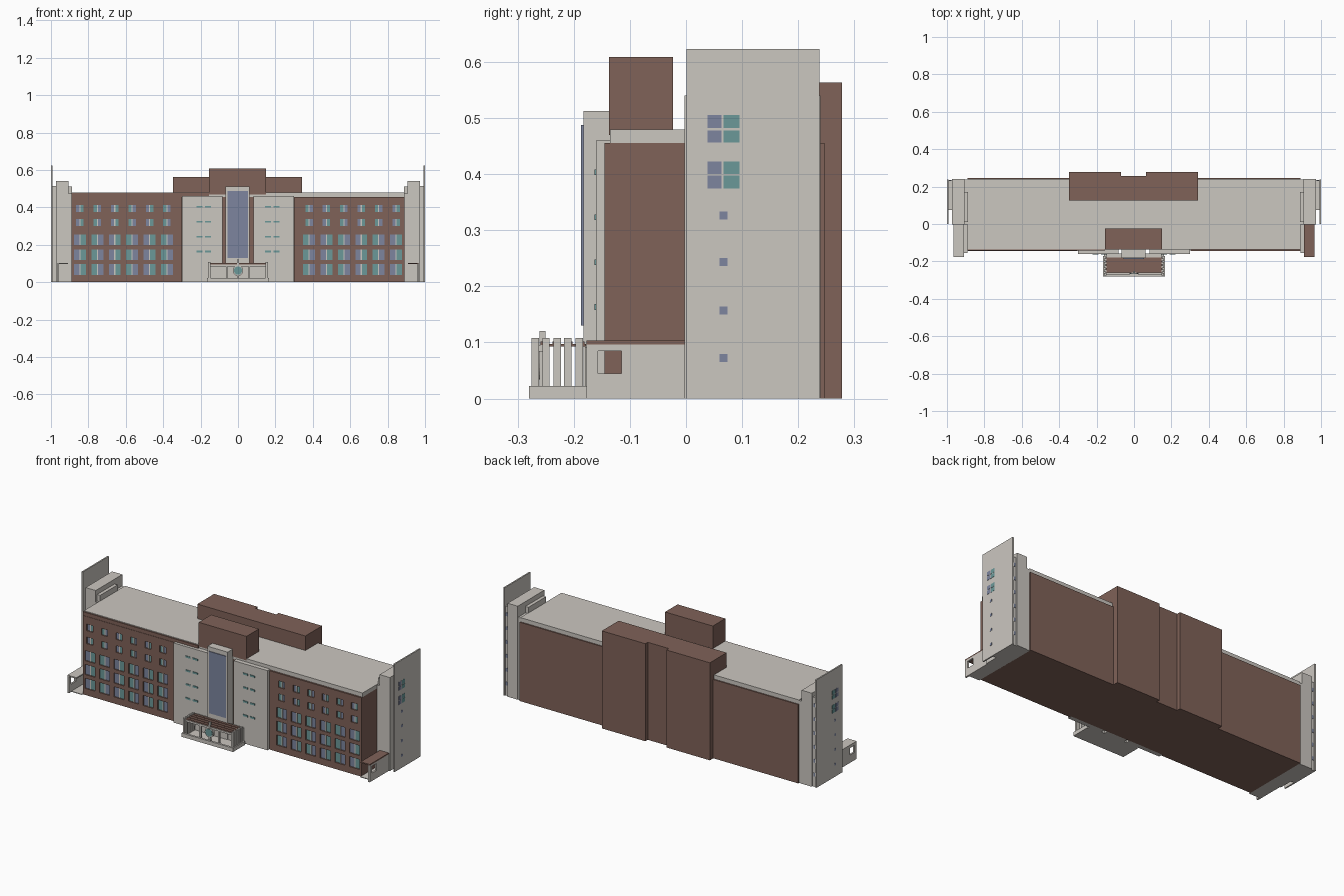
import bpy, bmesh, math
from mathutils import Matrix

if "Cube" in bpy.data.objects:
    bpy.data.objects.remove(bpy.data.objects["Cube"])


def mat(name, r, g, b):
    m = bpy.data.materials.new(name)
    m.diffuse_color = (r, g, b, 1)
    m.use_nodes = True
    m.node_tree.nodes["Principled BSDF"].inputs["Base Color"].default_value = m.diffuse_color
    return m


CREAM = mat("cream concrete", 0.60, 0.57, 0.53)
BROWN = mat("brown brick", 0.215, 0.122, 0.098)
TEAL = mat("teal glass", 0.145, 0.315, 0.315)
BLUE = mat("blue glass", 0.205, 0.235, 0.345)


def finish(name, bm, m):
    bmesh.ops.recalc_face_normals(bm, faces=bm.faces)
    me = bpy.data.meshes.new(name)
    bm.to_mesh(me)
    bm.free()
    me.materials.append(m)
    ob = bpy.data.objects.new(name, me)
    bpy.context.collection.objects.link(ob)
    return ob


def boxes(name, m, *items):
    """One object made of boxes, each (x0, x1, y0, y1, z0, z1)."""
    bm = bmesh.new()
    for x0, x1, y0, y1, z0, z1 in items:
        mx = Matrix.Translation(((x0 + x1) / 2, (y0 + y1) / 2, (z0 + z1) / 2))
        bmesh.ops.create_cube(bm, size=1, matrix=mx @ Matrix.Diagonal((abs(x1 - x0), y1 - y0, z1 - z0, 1)))
    return finish(name, bm, m)


def both(items):
    """Items plus their mirror image in x."""
    return list(items) + [(-b, -a, *r) for a, b, *r in items]


def profile(name, m, pts, z0, z1):
    """Plan outline raised from z0 to z1."""
    bm = bmesh.new()
    f = bm.faces.new([bm.verts.new((x, y, z0)) for x, y in pts])
    top = bmesh.ops.extrude_face_region(bm, geom=[f])["geom"]
    bmesh.ops.translate(bm, verts=[v for v in top if isinstance(v, bmesh.types.BMVert)], vec=(0, 0, z1 - z0))
    return finish(name, bm, m)


def holed_wall(name, m, cuts_a, cuts_z, is_hole, place, thick):
    """Sheet of cells with openings left out, thickened to show the reveals."""
    bm = bmesh.new()
    for a, b in zip(cuts_a, cuts_a[1:]):
        for c, d in zip(cuts_z, cuts_z[1:]):
            if not is_hole((a + b) / 2, (c + d) / 2):
                bm.faces.new([bm.verts.new(place(*p)) for p in ((a, c), (b, c), (b, d), (a, d))])
    bmesh.ops.remove_doubles(bm, verts=bm.verts, dist=1e-5)
    ob = finish(name, bm, m)
    mod = ob.modifiers.new("thickness", "SOLIDIFY")
    mod.thickness = thick
    mod.offset = 0
    return ob


# Main block and roof
boxes("main_block", BROWN, (-0.89, 0.89, -0.135, 0.247, 0, 0.455))
boxes("roof_slab", CREAM, (-0.89, 0.89, -0.135, 0.24, 0.455, 0.479))
boxes("left_parapet", BROWN, (-0.89, -0.155, -0.143, -0.134, 0.455, 0.476))

# Rear brick block with a shallow notch, and the front penthouse
profile("rear_block", BROWN, [(-0.347, 0.125), (0.343, 0.125), (0.343, 0.278), (0.065, 0.278),
                              (0.065, 0.256), (-0.07, 0.256), (-0.07, 0.278), (-0.347, 0.278)], 0, 0.563)
boxes("penthouse", BROWN, (-0.155, 0.15, -0.137, -0.023, 0.47, 0.609))

# Wing walls with recessed windows: rows are (z, half width, half height)
COLS = [0.38 + 0.093 * i for i in range(6)]
ROWS = [(0.067, 0.032, 0.029), (0.147, 0.032, 0.029), (0.227, 0.032, 0.029),
        (0.318, 0.020, 0.019), (0.393, 0.020, 0.019)]
for side, s in (("left", -1), ("right", 1)):
    cols = [s * c for c in COLS]
    xs = sorted([s * 0.302, s * 0.89] + [c + d for c in cols for d in (-0.032, -0.02, 0.02, 0.032)])
    zs = sorted([0, 0.455] + [z + d for z, w, h in ROWS for d in (-h, h)])

    def in_window(x, z):
        return any(abs(x - c) < w and abs(z - r) < h for c in cols for r, w, h in ROWS)

    holed_wall(side + "_wing_wall", BROWN, xs, zs, in_window, lambda x, z: (x, -0.14, z), 0.01)
    teal, blue, bars = [], [], []
    for i, c in enumerate(cols):
        for z, w, h in ROWS:
            halves = [(c - w, c, -0.138, -0.134, z - h, z + h), (c, c + w, -0.138, -0.134, z - h, z + h)]
            teal.append(halves[i % 2])
            blue.append(halves[1 - i % 2])
            bars.append((c - 0.003, c + 0.003, -0.141, -0.134, z - h, z + h))
    boxes(side + "_wing_teal_panes", TEAL, *teal)
    boxes(side + "_wing_blue_panes", BLUE, *blue)
    boxes(side + "_wing_mullions", CREAM, *bars)

# Cream facade panels with slit windows
boxes("facade_panels", CREAM, *both([(0.084, 0.3, -0.16, -0.134, 0, 0.46)]))
boxes("slit_windows", TEAL, *both([(x, x + 0.031, -0.163, -0.158, z - 0.005, z + 0.005)
                                   for x in (0.145, 0.19) for z in (0.163, 0.243, 0.323, 0.403)]))

# Central tower with tall glazing
boxes("central_tower", CREAM, (-0.067, 0.062, -0.183, -0.135, 0, 0.512))
boxes("tower_glass", BLUE, (-0.055, 0.053, -0.187, -0.18, 0.13, 0.487))

# Entrance portico: base, side posts, back wall, beams, slatted canopy
boxes("portico_base", CREAM, (-0.16, 0.16, -0.272, -0.16, 0, 0.006),
      (-0.165, 0.165, -0.28, -0.268, 0, 0.022),
      *both([(0.153, 0.165, -0.268, -0.17, 0, 0.022)]))
boxes("portico_posts", CREAM, *both([(0.148, 0.16, y, y + 0.013, 0, 0.108)
                                     for y in (-0.275, -0.256, -0.236, -0.217, -0.197)]))
boxes("portico_back_wall", CREAM, (-0.15, 0.15, -0.18, -0.158, 0, 0.092))
boxes("portico_front_beam", CREAM, (-0.148, 0.148, -0.262, -0.252, 0.084, 0.095))
boxes("portico_canopy", BROWN, (-0.15, 0.15, -0.255, -0.178, 0.093, 0.097),
      *[(-0.15, 0.15, y, y + 0.015, 0.095, 0.102) for y in (-0.259, -0.238, -0.217, -0.196)])
boxes("portico_center_post", CREAM, (-0.005, 0.005, -0.261, -0.25, 0.006, 0.12),
      *both([(0.055, 0.065, -0.261, -0.252, 0.006, 0.09)]))
for name, m, r, y, d in (("round_window_rim", CREAM, 0.028, -0.258, 0.012),
                         ("round_window_glass", TEAL, 0.022, -0.262, 0.008)):
    bm = bmesh.new()
    bmesh.ops.create_cone(bm, cap_ends=True, segments=24, radius1=r, radius2=r, depth=d,
                          matrix=Matrix.Translation((0, y, 0.062)) @ Matrix.Rotation(math.pi / 2, 4, 'X'))
    finish(name, bm, m)

# End stair towers, linking blocks and tall outer fins
boxes("stair_towers", CREAM, *both([(0.907, 0.972, -0.003, 0.24, 0, 0.54)]))
boxes("stair_tower_steps", CREAM, *both([(0.888, 0.907, 0.01, 0.17, 0.45, 0.512),
                                         (0.888, 0.907, -0.003, 0.238, 0, 0.475)]))
boxes("fin_links", CREAM, *both([(0.972, 0.993, 0.075, 0.232, 0, 0.515)]))
boxes("outer_fins", CREAM, *both([(0.992, 1.0, 0.001, 0.238, 0, 0.623)]))

# Fin windows: upper four-pane pairs and small squares below
PANE_Z = ((0.374, 0.397), (0.4, 0.422), (0.456, 0.478), (0.482, 0.505))
boxes("fin_blue_panes", BLUE, *both([(0.996, 1.001, 0.038, 0.063, a, b) for a, b in PANE_Z] +
                                    [(0.996, 1.001, 0.06, 0.074, z - 0.007, z + 0.007)
                                     for z in (0.072, 0.157, 0.243, 0.326)]))
boxes("fin_teal_panes", TEAL, *both([(0.996, 1.001, 0.067, 0.095, a, b) for a, b in PANE_Z]))
boxes("link_slit_windows", BLUE, *both([(0.977, 0.988, 0.229, 0.234, z, z + 0.02)
                                        for z in (0.06, 0.14, 0.22, 0.3, 0.38, 0.46)]))

# Low side porches: pierced outer wall, floor and cap
for side, s, cap in (("left", -1, CREAM), ("right", 1, BROWN)):
    holed_wall(side + "_porch_wall", CREAM, [-0.177, -0.157, -0.115, -0.003], [0, 0.045, 0.085, 0.096],
               lambda y, z: -0.157 < y < -0.115 and 0.045 < z < 0.085,
               lambda y, z: (s * 0.961, y, z), 0.01)
    xa, xb = sorted((s * 0.908, s * 0.966))
    boxes(side + "_porch_cap", cap, (xa, xb, -0.177, -0.003, 0.096, 0.103))
    xa, xb = sorted((s * 0.89, s * 0.958))
    boxes(side + "_porch_floor", CREAM, (xa, xb, -0.155, -0.003, 0, 0.004))
